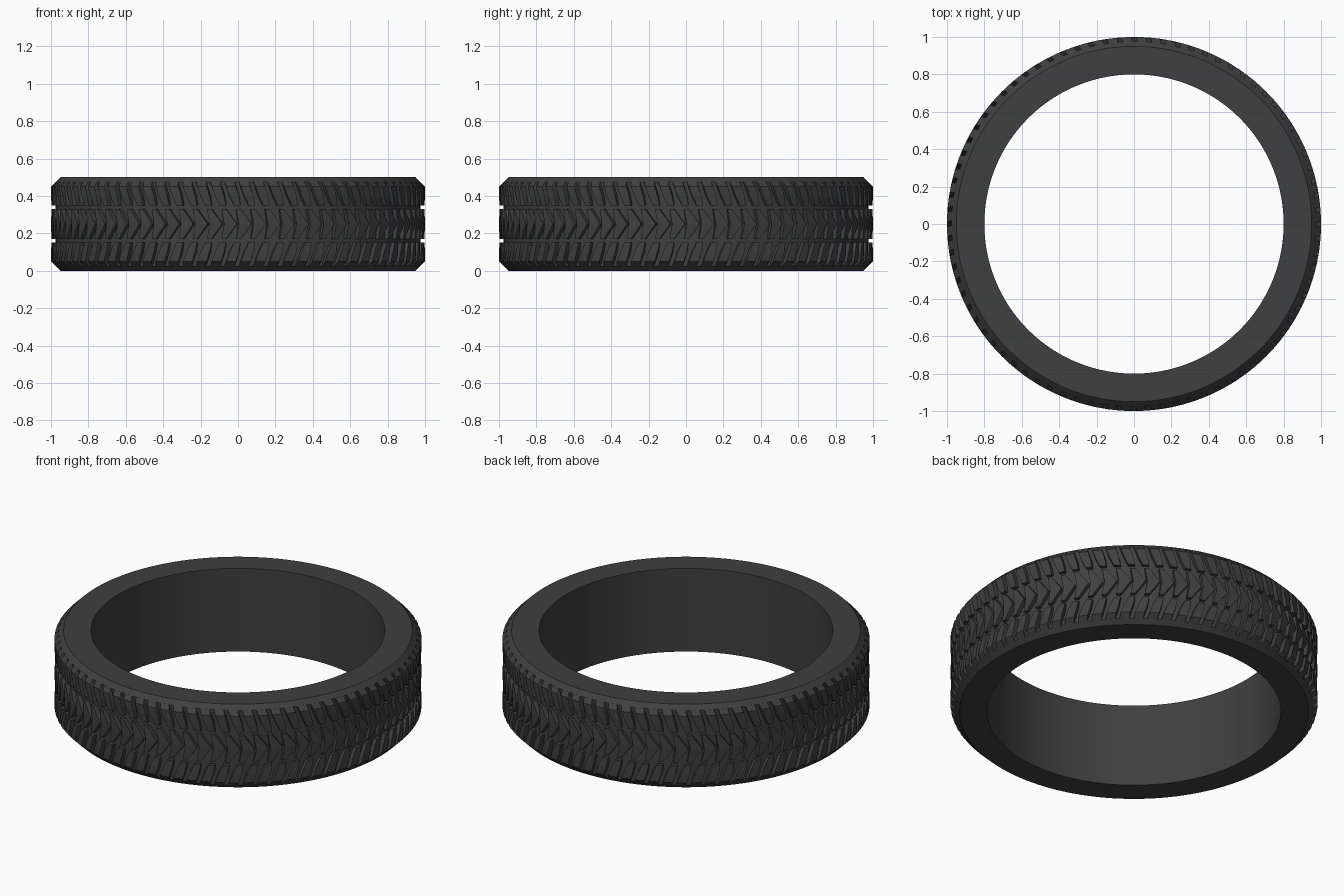
import bpy, bmesh, math

if "Cube" in bpy.data.objects:
    bpy.data.objects.remove(bpy.data.objects["Cube"])

HEIGHT = 0.5
COUNT = 80                      # tread blocks around the tyre
PITCH = 2 * math.pi / COUNT
BASE_R = 0.976                  # bottom of the tread grooves

rubber = bpy.data.materials.new("dark_rubber")
rubber.diffuse_color = (0.05, 0.05, 0.05, 1)
rubber.use_nodes = True
rubber.node_tree.nodes["Principled BSDF"].inputs["Base Color"].default_value = rubber.diffuse_color


def polar(angle, r, z):
    return (r * math.cos(angle), r * math.sin(angle), z)


def make_object(name, bm):
    bmesh.ops.recalc_face_normals(bm, faces=bm.faces)
    mesh = bpy.data.meshes.new(name)
    bm.to_mesh(mesh)
    bm.free()
    mesh.materials.append(rubber)
    obj = bpy.data.objects.new(name, mesh)
    bpy.context.collection.objects.link(obj)
    return obj


# Ring body: a chamfered profile turned around z
profile = [(0.8, 0), (0.95, 0), (BASE_R, 0.026), (BASE_R, HEIGHT - 0.026),
           (0.95, HEIGHT), (0.8, HEIGHT)]
bm = bmesh.new()
STEPS = 160
rings = [[bm.verts.new(polar(2 * math.pi * i / STEPS, r, z)) for r, z in profile]
         for i in range(STEPS)]
for i in range(STEPS):
    a, b = rings[i], rings[(i + 1) % STEPS]
    for k in range(len(profile)):
        n = (k + 1) % len(profile)
        bm.faces.new((a[k], b[k], b[n], a[n]))
body = make_object("tyre_body", bm)
bpy.context.view_layer.objects.active = body
body.select_set(True)
bpy.ops.object.shade_smooth_by_angle(angle=math.radians(20))
body.select_set(False)


def tread_row(name, rows):
    """Blocks lofted through rows of (z, start, end, radius); start/end in pitches."""
    bm = bmesh.new()
    for i in range(COUNT):
        sections = []
        for z, start, end, r in rows:
            taper = 0.06 * min(1, end - start)
            points = [(start, BASE_R - 0.008), (start + taper, r),
                      (end - taper, r), (end, BASE_R - 0.008)]
            sections.append([bm.verts.new(polar((i + u) * PITCH, rad, z))
                             for u, rad in points])
        for a, b in zip(sections, sections[1:]):
            for k in range(4):
                n = (k + 1) % 4
                bm.faces.new((a[k], a[n], b[n], b[k]))
        bm.faces.new(sections[0])
        bm.faces.new(sections[-1])
    return make_object(name, bm)


# Centre arrowheads pointing round the tyre
tread_row("centre_tread", [(0.17, -0.15, 0.2, 0.997), (0.25, 0.0, 0.98, 1.0),
                           (0.33, -0.15, 0.2, 0.997)])

# Slanted shoulder blocks, mirrored top and bottom
shoulder = [(0.474, -0.95, -0.2, BASE_R), (0.45, -0.85, -0.1, 1.0),
            (0.40, -0.62, 0.1, 1.0), (0.35, -0.3, 0.2, 0.997)]
tread_row("upper_shoulder_tread", shoulder)
tread_row("lower_shoulder_tread", [(HEIGHT - z, s, e, r) for z, s, e, r in shoulder])
